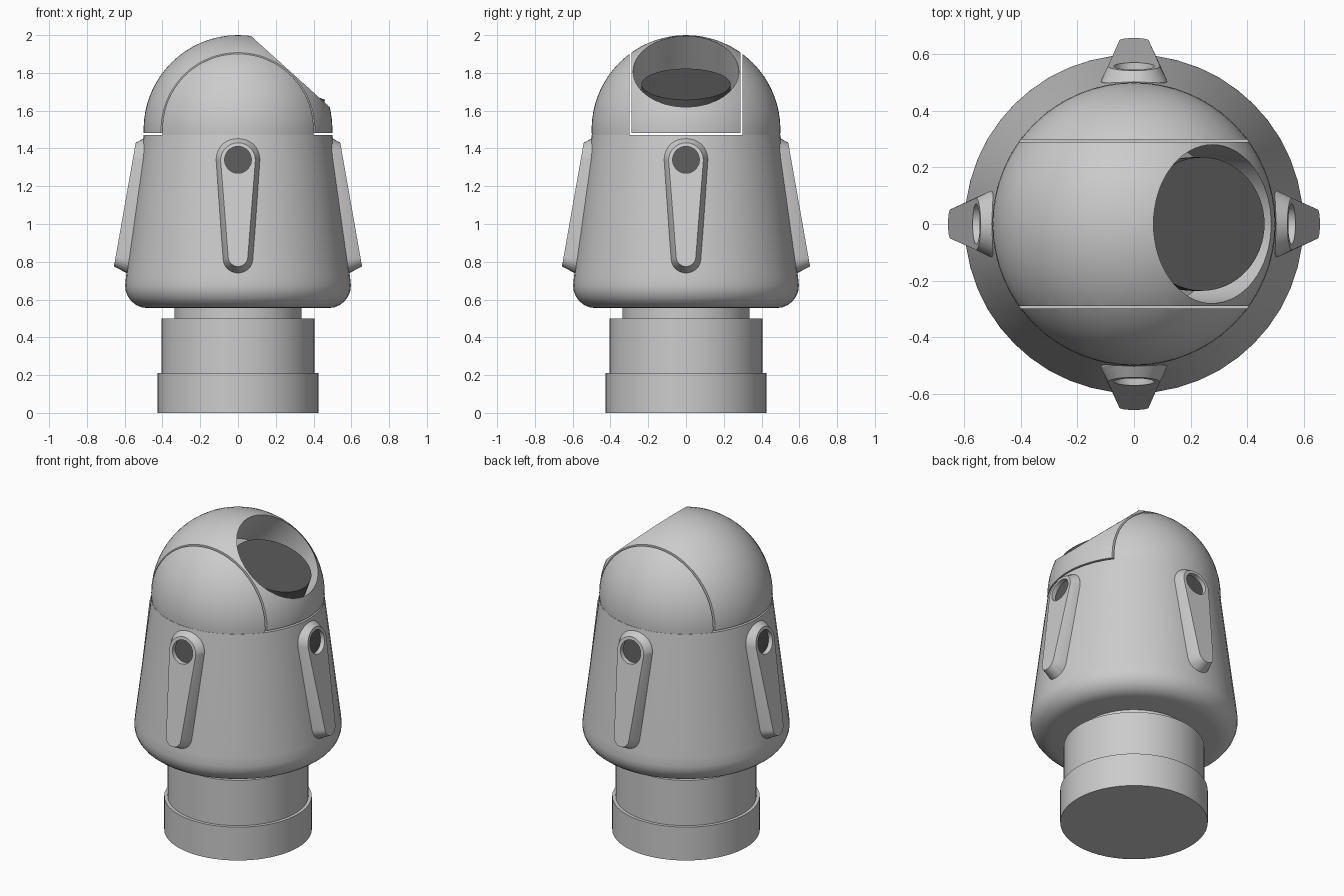
import bpy, bmesh, math
from mathutils import Matrix, Vector

cube = bpy.data.objects.get("Cube")
if cube:
    bpy.data.objects.remove(cube, do_unlink=True)


def material(name, value):
    m = bpy.data.materials.new(name)
    m.use_nodes = True
    colour = (value, value, value, 1)
    m.diffuse_color = colour
    m.node_tree.nodes["Principled BSDF"].inputs["Base Color"].default_value = colour
    return m


GREY = material("light grey", 0.6)
DARK = material("dark glass", 0.1)


def finish(name, bm, mats):
    bmesh.ops.recalc_face_normals(bm, faces=bm.faces)
    mesh = bpy.data.meshes.new(name)
    bm.to_mesh(mesh)
    bm.free()
    ob = bpy.data.objects.new(name, mesh)
    bpy.context.collection.objects.link(ob)
    for m in mats:
        mesh.materials.append(m)
    return ob


def smooth(ob, degrees=30):
    bpy.ops.object.select_all(action='DESELECT')
    ob.select_set(True)
    bpy.context.view_layer.objects.active = ob
    bpy.ops.object.shade_smooth_by_angle(angle=math.radians(degrees))


def skin(bm, loops):
    """Bridge rings of equal length; return the rings as vertices."""
    rings = [[bm.verts.new(p) for p in loop] for loop in loops]
    n = len(rings[0])
    for a, b in zip(rings, rings[1:]):
        for i in range(n):
            j = (i + 1) % n
            bm.faces.new((a[i], a[j], b[j], b[i]))
    return rings


def lathe(name, profile, sides):
    bm = bmesh.new()
    loops = [[(r * math.cos(math.tau * i / sides), r * math.sin(math.tau * i / sides), z)
              for i in range(sides)] for r, z in profile]
    rings = skin(bm, loops)
    bm.faces.new(rings[0])
    bm.faces.new(rings[-1])
    ob = finish(name, bm, [GREY])
    smooth(ob)
    return ob


# Stepped base and neck
lathe("base_collar", [(0.425, 0), (0.425, 0.212)], 64)
lathe("base_column", [(0.405, 0.2), (0.405, 0.5)], 64)
lathe("neck", [(0.337, 0.49), (0.337, 0.57)], 64)

# Tapered body with a rounded lower edge
corner = [(0.48 + 0.118 * math.sin(a), 0.675 - 0.12 * math.cos(a))
          for a in (math.radians(15 * k) for k in range(7))]
lathe("body", corner + [(0.592, 0.73), (0.5, 1.472)], 48)


# Dome: a sphere sliced into two side shells and a centre band
def dome_piece(name, cuts):
    bm = bmesh.new()
    bmesh.ops.create_uvsphere(bm, u_segments=64, v_segments=32, radius=0.5,
                              matrix=Matrix.Translation((0, 0, 1.5)))
    for point, outward in cuts:
        cut = bmesh.ops.bisect_plane(bm, geom=bm.verts[:] + bm.edges[:] + bm.faces[:],
                                     plane_co=point, plane_no=outward, clear_outer=True)
        edges = [e for e in cut['geom_cut'] if isinstance(e, bmesh.types.BMEdge)]
        bmesh.ops.contextual_create(bm, geom=edges)
    return finish(name, bm, [GREY])


for name, s in (("dome_front", -1), ("dome_back", 1)):
    smooth(dome_piece(name, [((0, s * 0.298, 0), (0, -s, 0)), ((0, 0, 1.47), (0, 0, -1))]))
band = dome_piece("dome_band", [((0, -0.289, 0), (0, -1, 0)), ((0, 0.289, 0), (0, 1, 0)),
                                ((0, 0, 1.482), (0, 0, -1))])


def tilted_cylinder(name, top, degrees, radius, depth, mat):
    """Cylinder whose upper cap is centred on top, leaning towards +x."""
    bm = bmesh.new()
    bmesh.ops.create_cone(bm, cap_ends=True, segments=64, radius1=radius, radius2=radius,
                          depth=depth, matrix=Matrix.Translation((0, 0, -depth / 2)))
    lean = Matrix.Rotation(math.radians(degrees), 4, 'Y')
    bm.transform(Matrix.Translation(top) @ lean)
    return finish(name, bm, [mat])


# Round opening in the band
axis = Vector((math.sin(math.radians(42)), 0, math.cos(math.radians(42))))
cutter = tilted_cylinder("opening_cutter", Vector((0, 0, 1.5)) + axis * 0.8, 42, 0.28, 0.65, GREY)
cutter.hide_render = True
mod = band.modifiers.new("opening", 'BOOLEAN')
mod.operation = 'DIFFERENCE'
mod.solver = 'EXACT'
mod.object = cutter
bpy.context.view_layer.objects.active = band
bpy.ops.object.modifier_apply(modifier=mod.name)
bpy.data.objects.remove(cutter, do_unlink=True)
smooth(band)

# Dark lens sitting in the opening
smooth(tilted_cylinder("lens", (0.24, 0, 1.74), 20.5, 0.236, 0.1, DARK))


# Four teardrop struts, each with a dark round recess
def teardrop(top_r, top_z, low_r, low_z, n=16):
    pts = []
    for r, z, start in ((top_r, top_z, 0), (low_r, low_z, math.pi)):
        for i in range(n + 1):
            a = start + math.pi * i / n
            pts.append((r * math.cos(a), z + r * math.sin(a)))
    return pts


def strut(name, turn):
    def face_y(z):
        return -0.538 - 0.176 * (1.45 - z)

    def root_y(z):
        return -0.495 - 0.122 * (1.455 - z)

    outer = teardrop(0.116, 1.34, 0.08, 0.817)
    inner = teardrop(0.092, 1.338, 0.052, 0.827)
    count = len(inner)
    hole = []
    for i in range(count):
        a = math.tau * (i - 0.0) / count
        hole.append((0.071 * math.cos(a), 1.34 + 0.071 * math.sin(a)))
    loops = [[(x, -0.4, z) for x, z in outer],
             [(x, root_y(z), z) for x, z in outer],
             [(x, face_y(z), z) for x, z in inner],
             [(x, face_y(z), z) for x, z in hole],
             [(x, face_y(z) + 0.028, z) for x, z in hole]]
    bm = bmesh.new()
    rings = skin(bm, loops)
    bm.faces.new(rings[0])
    bm.faces.new(rings[-1]).material_index = 1
    bm.transform(Matrix.Rotation(turn, 4, 'Z'))
    smooth(finish(name, bm, [GREY, DARK]), 25)


for k, side in enumerate(("front", "left", "back", "right")):
    strut(side + "_strut", k * math.pi / 2)
